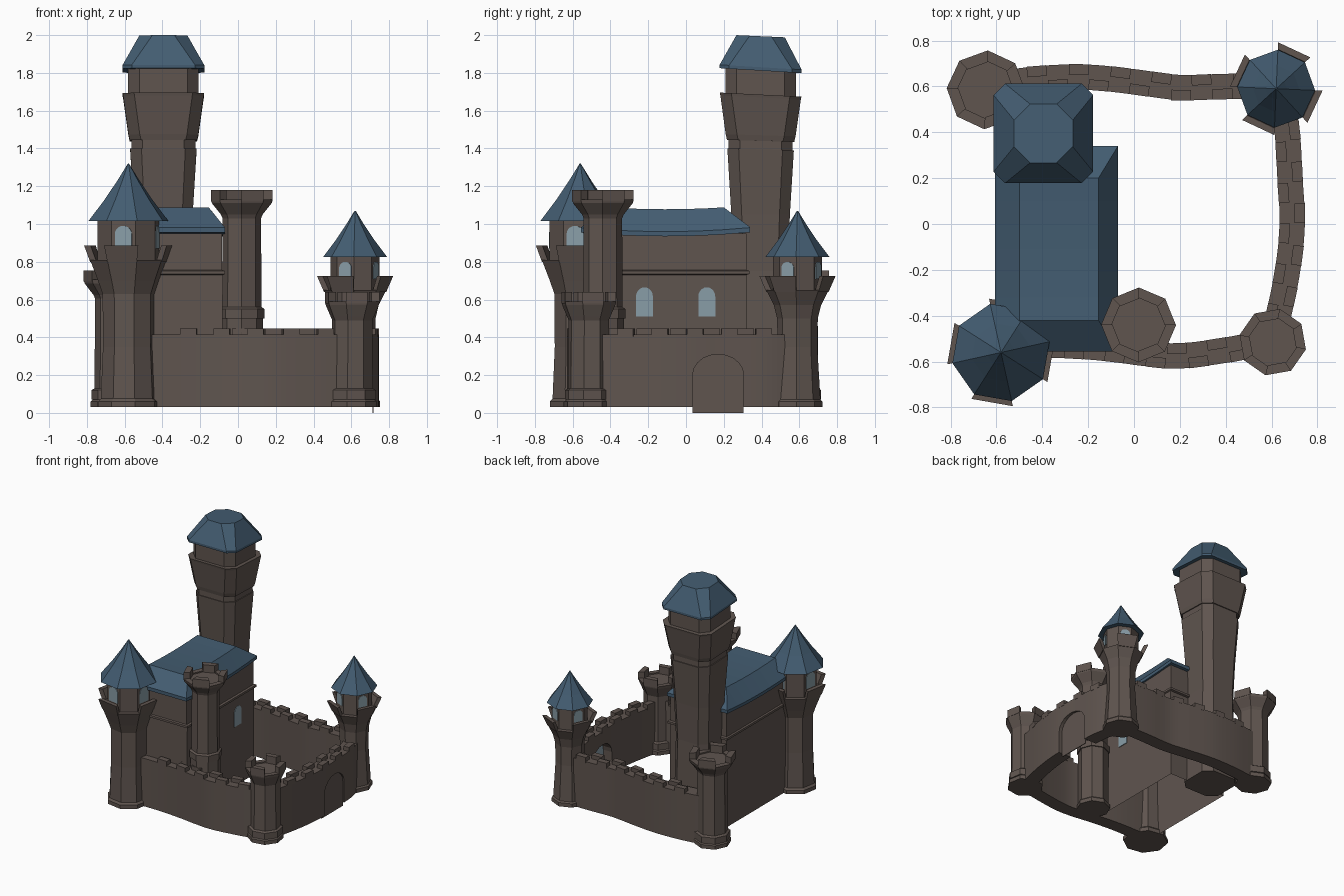
import bpy, bmesh, math
from mathutils import Vector

if "Cube" in bpy.data.objects:
    bpy.data.objects.remove(bpy.data.objects["Cube"])


def material(name, rgb):
    m = bpy.data.materials.new(name)
    m.diffuse_color = (*rgb, 1)
    m.use_nodes = True
    m.node_tree.nodes["Principled BSDF"].inputs["Base Color"].default_value = m.diffuse_color
    return m


STONE = material("brown_stone", (0.115, 0.090, 0.078))
SLATE = material("blue_slate", (0.056, 0.108, 0.165))
GLASS = material("pale_glass", (0.25, 0.34, 0.39))


def loft(name, rings, mat, bottom=True, top=True):
    """Skin a list of closed rings, all with the same point count."""
    bm = bmesh.new()
    loops = [[bm.verts.new(p) for p in ring] for ring in rings]
    n = len(loops[0])
    for a, b in zip(loops, loops[1:]):
        for i in range(n):
            j = (i + 1) % n
            bm.faces.new((a[i], a[j], b[j], b[i]))
    if bottom:
        bm.faces.new(loops[0][::-1])
    if top:
        bm.faces.new(loops[-1])
    bmesh.ops.remove_doubles(bm, verts=bm.verts, dist=1e-5)
    bmesh.ops.recalc_face_normals(bm, faces=bm.faces)
    me = bpy.data.meshes.new(name)
    bm.to_mesh(me)
    bm.free()
    me.materials.append(mat)
    ob = bpy.data.objects.new(name, me)
    bpy.context.collection.objects.link(ob)
    return ob


def polar(c, r, deg, z):
    a = math.radians(deg)
    return (c[0] + r * math.cos(a), c[1] + r * math.sin(a), z)


def octagon(c, r, z, rot):
    return [polar(c, r, rot + 22.5 + 45 * k, z) for k in range(8)]


def lathe(name, c, profile, rot, mat):
    return loft(name, [octagon(c, r, z, rot) for r, z in profile], mat)


def arch(name, pos, deg, w, h, rise, depth, mat):
    """Arched plate standing at pos and facing direction deg."""
    a = math.radians(deg)
    out = Vector((math.cos(a), math.sin(a), 0))
    side = Vector((-out.y, out.x, 0))
    shape = [(-w / 2, 0), (w / 2, 0)]
    shape += [(w / 2 * math.cos(math.pi * t / 10), h - rise + rise * math.sin(math.pi * t / 10))
              for t in range(11)]
    rings = [[Vector(pos) + out * d + side * u + Vector((0, 0, v)) for u, v in shape]
             for d in (-depth / 2, depth / 2)]
    return loft(name, rings, mat)


def merlons(name, c, rot, r0, r1, thick, z0, z1):
    for k in range(4):
        a = rot + 90 * k
        rings = [[polar(c, q, a + s, z) for q, s in
                  ((r, -22.5), (r, 22.5), (r - thick, 22.5), (r - thick, -22.5))]
                 for r, z in ((r0, z0), (r1, z1))]
        loft(f"{name}_merlon", rings, STONE)


# Roofed corner towers
def roofed_tower(name, c, rot, body, crown, drum, roof, win):
    lathe(name, c, body, rot, STONE)
    merlons(name, c, rot, *crown)
    r, z0, z1 = drum
    lathe(name + "_drum", c, [(r, z0), (r, z1)], rot, STONE)
    er, ez, tip = roof
    lathe(name + "_roof", c, [(er, ez), (er * 0.60, ez + (tip - ez) * 0.37),
                              (er * 0.28, ez + (tip - ez) * 0.70), (0.003, tip)], rot, SLATE)
    w, h, zw = win
    for k in range(4):
        a = rot + 90 * k
        arch(name + "_window", polar(c, r * math.cos(math.pi / 8), a, zw), a, w, h, w * 0.45, 0.009, GLASS)


roofed_tower("front_left_tower", (-0.58, -0.56), -10,
             [(0.165, 0.03), (0.165, 0.06), (0.150, 0.075), (0.138, 0.35), (0.140, 0.63),
              (0.165, 0.70), (0.208, 0.81)],
             (0.208, 0.240, 0.035, 0.80, 0.885), (0.167, 0.80, 1.02), (0.217, 1.015, 1.32),
             (0.09, 0.12, 0.87))
roofed_tower("back_right_tower", (0.62, 0.59), -25,
             [(0.133, 0.03), (0.133, 0.06), (0.122, 0.07), (0.105, 0.35), (0.108, 0.50),
              (0.125, 0.57), (0.165, 0.65)],
             (0.165, 0.202, 0.03, 0.64, 0.725), (0.130, 0.64, 0.83), (0.170, 0.825, 1.07),
             (0.07, 0.09, 0.71))


# Open battlement towers
def open_tower(name, c, rot, r, crown, z, base_ring):
    b = base_ring
    profile = [(r * 1.18, 0.03), (r * 1.18, 0.06), (r * 1.08, 0.07), (r * 1.06, b - 0.05),
               (r * 1.14, b - 0.05), (r * 1.14, b), (r, b + 0.01), (r * 0.97, z - 0.15),
               (r * 1.05, z - 0.13), (crown * 0.97, z - 0.07), (crown, z - 0.05),
               (crown * 0.72, z - 0.05), (crown * 0.72, z - 0.06)]
    lathe(name, c, profile, rot, STONE)
    merlons(name, c, rot, crown, crown, crown * 0.3, z - 0.06, z)


open_tower("middle_tower", (0.02, -0.44), 22, 0.105, 0.163, 1.18, 0.55)
open_tower("front_right_tower", (0.605, -0.515), 10, 0.112, 0.148, 0.64, 0.12)
open_tower("back_left_tower", (-0.645, 0.585), 20, 0.115, 0.172, 0.755, 0.12)


# Curtain walls along smooth paths
def smooth_path(pts, n=8):
    p = [Vector(q) for q in (pts[0], *pts, pts[-1])]
    out = []
    for a, b, c, d in zip(p, p[1:], p[2:], p[3:]):
        for i in range(n):
            t = i / n
            out.append(0.5 * (2 * b + (c - a) * t + (2 * a - 5 * b + 4 * c - d) * t * t
                              + (3 * b - a - 3 * c + d) * t ** 3))
    return out + [p[-1]]


def wall(name, pts, start, end):
    path = smooth_path(pts)
    rings, dist = [], 0
    next_at, row = start, 1
    for i, q in enumerate(path):
        t = (path[min(i + 1, len(path) - 1)] - path[max(i - 1, 0)]).normalized()
        n = Vector((-t.y, t.x))
        rings.append([(*(q + n * s), z) for s, z in
                      ((-0.055, 0.03), (0.055, 0.03), (0.055, 0.415), (-0.055, 0.415))])
        if i:
            step = (q - path[i - 1]).length
            while dist < next_at <= dist + step and next_at < end:
                m = path[i - 1].lerp(q, (next_at - dist) / step) + n * 0.033 * row
                box = [[(*(m + t * u + n * v), z) for u, v in
                        ((-.043, -.023), (.043, -.023), (.043, .023), (-.043, .023))]
                       for z in (0.405, 0.447)]
                loft(name + "_merlon", box, STONE)
                next_at += 0.09
                row = -row
            dist += step
    return loft(name, rings, STONE)


wall("back_wall", [(-0.6, 0.61), (-0.4, 0.635), (-0.2, 0.64), (0, 0.62), (0.2, 0.595),
                   (0.4, 0.60), (0.6, 0.60)], 0.18, 1.1)
right_wall = wall("right_wall", [(0.62, 0.58), (0.665, 0.42), (0.68, 0.2), (0.69, 0), (0.67, -0.2),
                                 (0.63, -0.4), (0.605, -0.5)], 0.18, 1.02)
wall("front_wall", [(-0.55, -0.53), (-0.3, -0.53), (-0.1, -0.545), (0.05, -0.565), (0.2, -0.575),
                    (0.4, -0.55), (0.6, -0.51)], 0.2, 1.1)

# Gateway cut through the right wall, with a thin door
cutter = arch("gate_cutter", (0.68, 0.17, -0.01), 0, 0.27, 0.32, 0.11, 0.3, STONE)
mod = right_wall.modifiers.new("gate", 'BOOLEAN')
mod.object = cutter
mod.solver = 'EXACT'
bpy.context.view_layer.objects.active = right_wall
bpy.ops.object.modifier_apply(modifier="gate")
bpy.data.objects.remove(cutter)
arch("gate_door", (0.715, 0.17, 0), 0, 0.27, 0.31, 0.11, 0.006, STONE)
arch("gate_inner_panel", (0.709, 0.17, 0.03), 0, 0.26, 0.275, 0.11, 0.006, GLASS)


# Great hall, open underneath
def rect(x0, x1, y0, y1, z):
    return [(x0, y0, z), (x1, y0, z), (x1, y1, z), (x0, y1, z)]


loft("hall", [rect(-0.585, -0.085, -0.53, 0.32, 0.03), rect(-0.585, -0.08, -0.53, 0.32, 0.73),
              rect(-0.597, -0.070, -0.542, 0.335, 0.735), rect(-0.597, -0.070, -0.542, 0.335, 0.752),
              rect(-0.585, -0.085, -0.53, 0.32, 0.757), rect(-0.585, -0.085, -0.53, 0.32, 0.95)],
     STONE, bottom=False)
for y in (-0.22, 0.11):
    arch("hall_window", (-0.081, y, 0.51), 0, 0.09, 0.155, 0.05, 0.009, GLASS)

# Hipped hall roof with a sagging top
sections = []
for y in (-0.555, -0.42, -0.32, -0.21, -0.11, 0, 0.1, 0.2, 0.34):
    s = 0.02 * ((y + 0.11) / 0.44) ** 2
    end = y in (-0.555, 0.34)
    xl, xr, zt = (-0.605, -0.07, 0.962 + s) if end else (-0.50, -0.155, 1.078 + s)
    sections.append([(-0.605, y, 0.935 + s), (-0.605, y, 0.96 + s), (xl, y, zt),
                     (xr, y, zt), (-0.07, y, 0.96 + s), (-0.07, y, 0.935 + s)])
loft("hall_roof", sections, SLATE)


# Great tower: chamfered square levels, slightly leaning at the top
def level(h, ch, z, tilt=0.0):
    e = h - ch
    pts = [(h, -e), (h, e), (e, h), (-e, h), (-h, e), (-h, -e), (-e, -h), (e, -h)]
    return [(-0.395 + x, 0.395 + y, z - tilt * y) for x, y in pts]


def great(name, data, mat):
    loft(name, [level(*d) for d in data], mat)


great("great_tower_shaft", [(0.16, 0.06, 0.03), (0.145, 0.055, 0.75), (0.155, 0.055, 1.05),
                            (0.176, 0.06, 1.395, 0.03)], STONE)
great("great_tower_band", [(0.170, 0.06, 1.39, 0.03), (0.170, 0.06, 1.46, 0.04)], STONE)
great("great_tower_collar", [(0.178, 0.06, 1.44, 0.03), (0.185, 0.06, 1.47, 0.03),
                             (0.213, 0.06, 1.67, 0.05), (0.216, 0.06, 1.685, 0.05)], STONE)
great("great_tower_belfry", [(0.187, 0.06, 1.66, 0.05), (0.187, 0.06, 1.83, 0.06)], STONE)
great("great_tower_roof", [(0.217, 0.05, 1.812, 0.06), (0.217, 0.05, 1.83, 0.06),
                           (0.128, 0.07, 1.994, 0.045)], SLATE)
